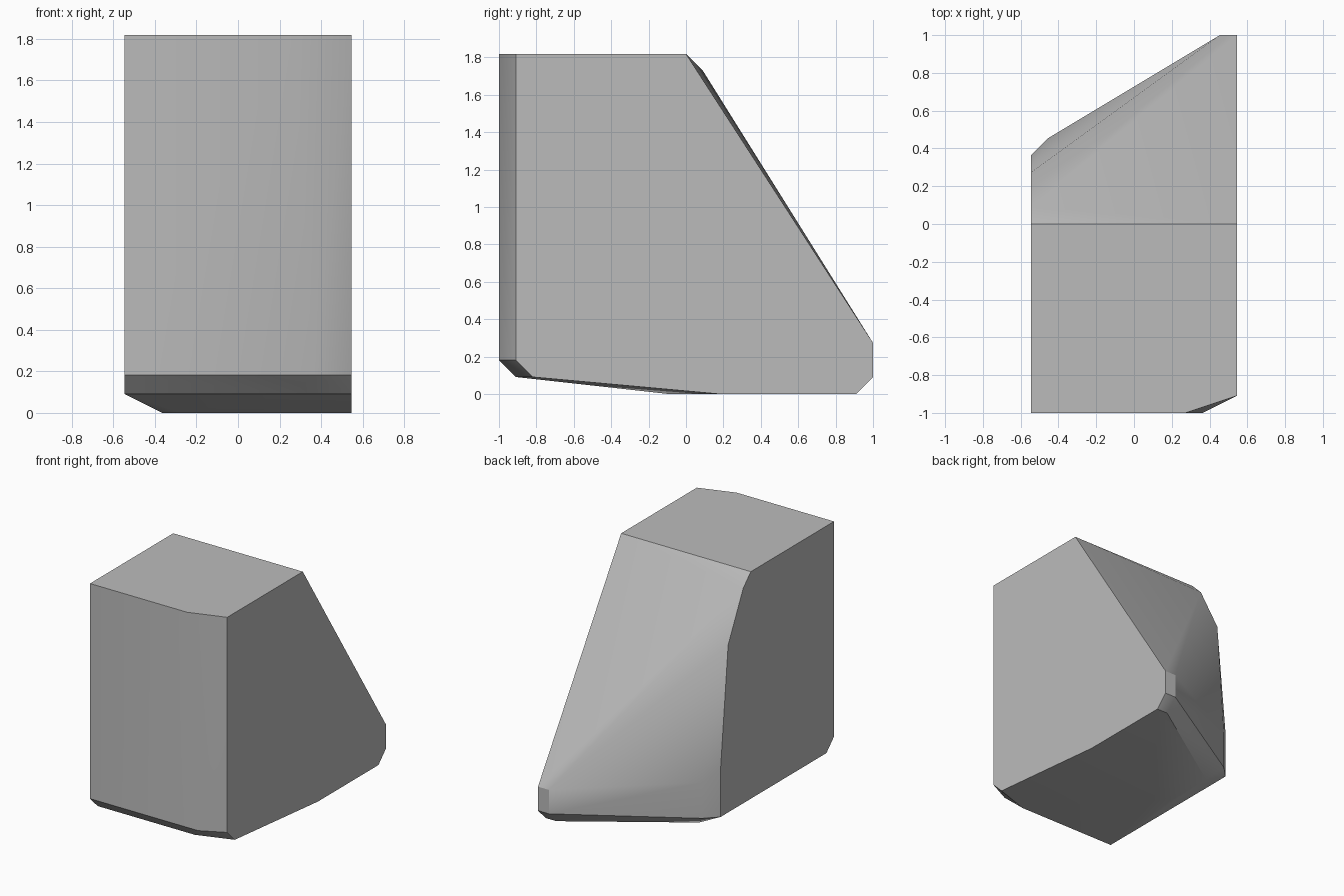
import bpy
import bmesh
import math

UNIT = 1 / 11          # the block is laid out on a regular grid
HALF_WIDTH = 6


def flat_material(name, value):
    material = bpy.data.materials.new(name)
    material.use_nodes = True
    colour = (value, value, value, 1.0)
    material.diffuse_color = colour
    material.node_tree.nodes["Principled BSDF"].inputs["Base Color"].default_value = colour
    return material


def profile_at(x, outline):
    """Place a (y, z) side outline at the given x."""
    return [(x, y, z) for y, z in outline]


def plan_at(z, outline):
    """Place an (x, y) outline at the given height."""
    return [(x, y, z) for x, y in outline]


def convex_block(name, points, material):
    """Wrap the guide outlines in one convex solid."""
    bm = bmesh.new()
    for point in points:
        bm.verts.new([c * UNIT for c in point])
    result = bmesh.ops.convex_hull(bm, input=bm.verts)
    loose = set(result["geom_interior"]) | set(result["geom_unused"])
    bmesh.ops.delete(bm, geom=[v for v in loose if isinstance(v, bmesh.types.BMVert)], context="VERTS")
    # Merge coplanar triangles into clean flat faces
    bmesh.ops.dissolve_limit(bm, angle_limit=math.radians(0.1), verts=bm.verts, edges=bm.edges)
    bmesh.ops.recalc_face_normals(bm, faces=bm.faces)
    mesh = bpy.data.meshes.new(name)
    bm.to_mesh(mesh)
    bm.free()
    mesh.materials.append(material)
    obj = bpy.data.objects.new(name, mesh)
    bpy.context.collection.objects.link(obj)
    return obj


default_cube = bpy.data.objects.get("Cube")
if default_cube:
    bpy.data.objects.remove(default_cube, do_unlink=True)

# Tall side with the long sloping back
long_side = profile_at(HALF_WIDTH, [
    (-10, 20), (0, 20), (11, 3), (11, 1), (10, 0), (2, 0), (-9, 1), (-10, 2)])

# Short side with the rounded back edge
short_side = profile_at(-HALF_WIDTH, [
    (-11, 20), (0, 20), (1, 19), (3, 15), (4, 5), (4, 1), (-10, 1), (-11, 2)])

# Chamfered front corner
front_corner = [(3, -11, 20), (4, -11, 2), (3, -10, 1)]

# Slanted back wall
back_wall = [(-5, 5, 4), (-5, 5, 1), (5, 11, 3), (5, 11, 1)]

# Small flat underside
underside = plan_at(0, [(5, 10), (-4, 4), (-4, 0), (-3, -1)])

grey = flat_material("stone grey", 0.5)
block = convex_block("sloped_block", long_side + short_side + front_corner + back_wall + underside, grey)

# Smooth the shallow bends and keep the main edges sharp
bpy.ops.object.select_all(action="DESELECT")
block.select_set(True)
bpy.context.view_layer.objects.active = block
bpy.ops.object.shade_smooth_by_angle(angle=math.radians(30))
